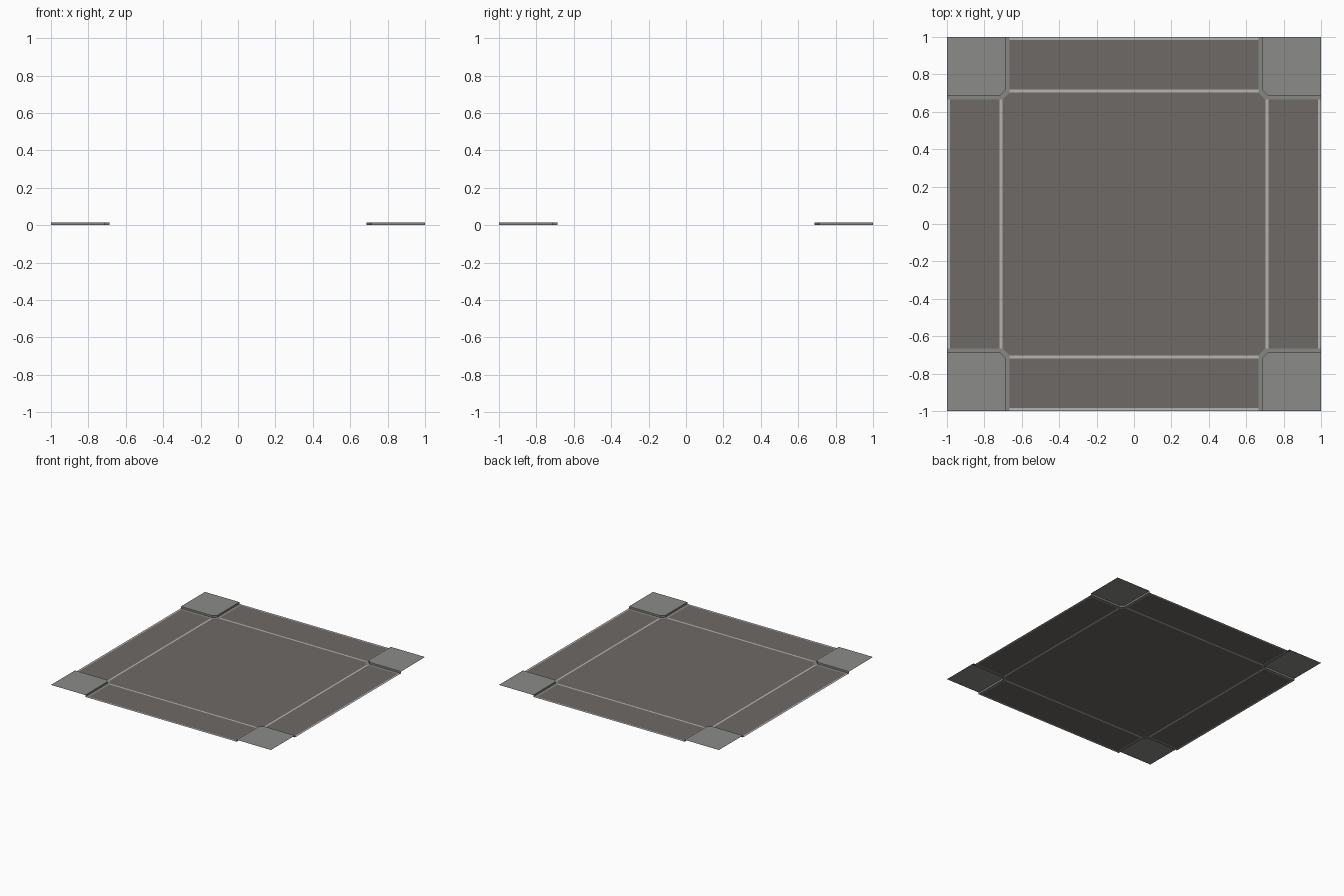
import bpy, bmesh

if "Cube" in bpy.data.objects:
    bpy.data.objects.remove(bpy.data.objects["Cube"])

def mat(name, rgb):
    m = bpy.data.materials.new(name)
    m.diffuse_color = (*rgb, 1)
    m.use_nodes = True
    m.node_tree.nodes["Principled BSDF"].inputs["Base Color"].default_value = m.diffuse_color
    return m

ASPHALT = mat("asphalt", (0.157, 0.142, 0.135))
WHITE = mat("worn_white", (0.47, 0.45, 0.43))
PAVING = mat("paving_grey", (0.258, 0.258, 0.252))
KERB = mat("kerb_grey", (0.245, 0.245, 0.232))

G = 0.665            # inner edge of gutter
L0, L1 = 0.703, 0.718  # stop line band
E = 0.985            # inner edge of border line
K, KC = 0.688, 0.714   # kerb position and its corner cut
H = 0.015            # kerb height

def build(name, faces, material):
    bm = bmesh.new()
    for f in faces:
        bm.faces.new([bm.verts.new(p) for p in f])
    bmesh.ops.remove_doubles(bm, verts=bm.verts, dist=1e-5)
    me = bpy.data.meshes.new(name)
    bm.to_mesh(me)
    bm.free()
    me.materials.append(material)
    ob = bpy.data.objects.new(name, me)
    bpy.context.collection.objects.link(ob)

def turn(p, n):
    x, y, z = p
    for _ in range(n):
        x, y = -y, x
    return (x, y, z)

def four(faces):
    return [[turn(p, n) for p in f] for n in range(4) for f in faces]

def strip(a, b):
    return [(a, -G, 0), (b, -G, 0), (b, G, 0), (a, G, 0)]

# Road: central octagon plus four arms, with white lines set flush
center = [turn(p, n) for n in range(4) for p in [(L0, -G, 0), (L0, G, 0)]]
build("road_center", [center], ASPHALT)
build("road_arms", four([strip(L1, E)]), ASPHALT)
build("stop_lines", four([strip(L0, L1)]), WHITE)
build("border_lines", four([strip(E, 1)]), WHITE)

# Corners: flat gutter, upright kerb, raised pavement
outer = [(1, G), (L0, G), (G, L0), (G, 1)]
inner = [(1, K), (KC, K), (K, KC), (K, 1)]
gutter, kerb = [], []
for i in range(3):
    a, b, c, d = outer[i], outer[i + 1], inner[i + 1], inner[i]
    gutter.append([(*d, 0), (*c, 0), (*b, 0), (*a, 0)])
    kerb.append([(*d, H), (*c, H), (*c, 0), (*d, 0)])
# wind gutter and kerb so they face up and toward the road
build("gutters", four(gutter), KERB)
build("kerbs", four(kerb), KERB)
build("pavements", four([[(1, 1, H)] + [(*p, H) for p in reversed(inner)]]), PAVING)

# Make flat surfaces face upward
for ob in bpy.context.collection.objects:
    bm = bmesh.new()
    bm.from_mesh(ob.data)
    bm.normal_update()
    bmesh.ops.reverse_faces(bm, faces=[
        f for f in bm.faces
        if f.normal.z < -0.5 or (abs(f.normal.z) < 0.5 and f.normal.dot(f.calc_center_median()) > 0)])
    bm.to_mesh(ob.data)
    bm.free()
